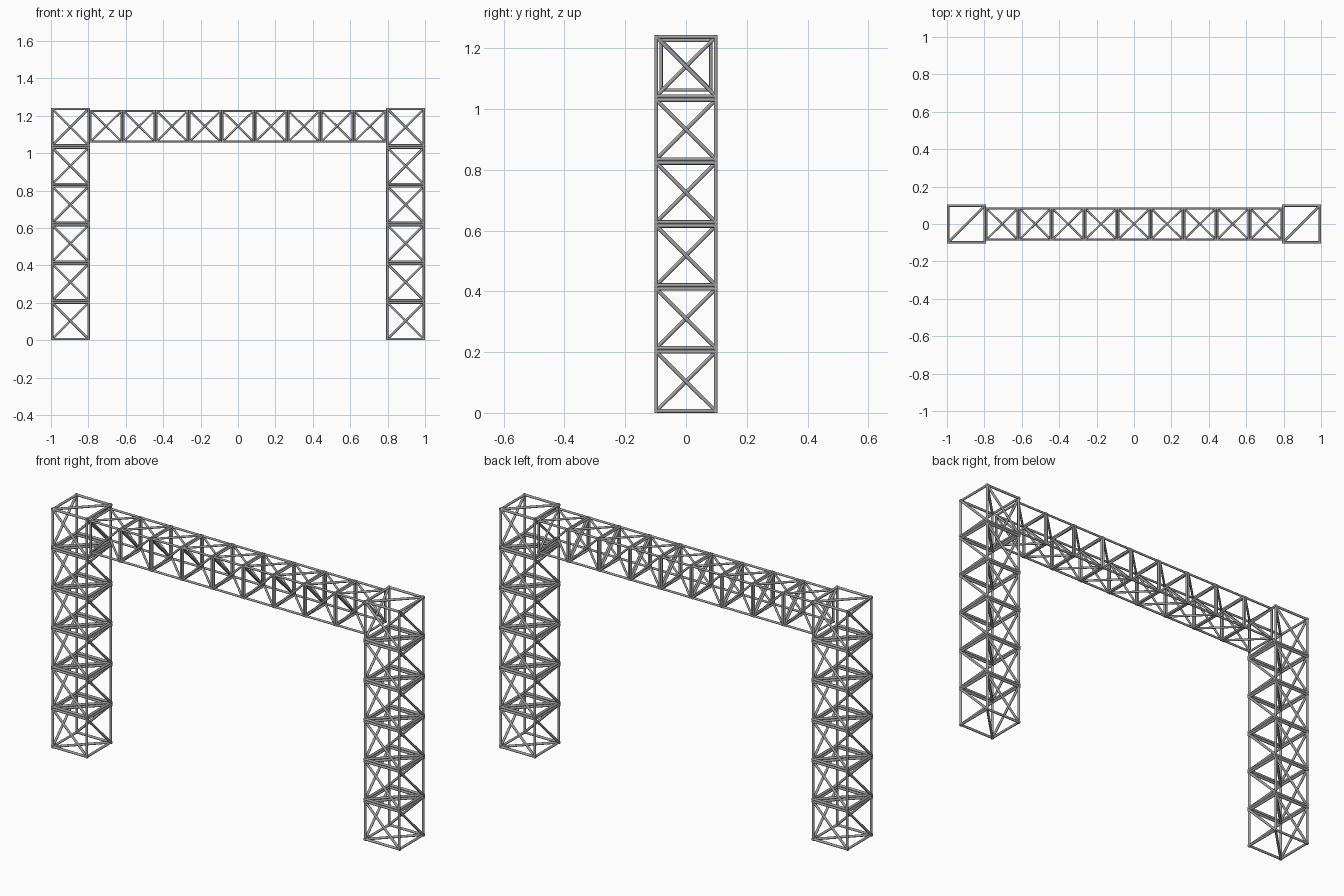
import bpy
import bmesh
import math
from mathutils import Matrix, Vector

if "Cube" in bpy.data.objects:
    bpy.data.objects.remove(bpy.data.objects["Cube"], do_unlink=True)

# Brushed metal shared by every rod
steel = bpy.data.materials.new("grey_steel")
steel.use_nodes = True
steel.diffuse_color = (0.36, 0.36, 0.36, 1)
steel.node_tree.nodes["Principled BSDF"].inputs["Base Color"].default_value = (0.36, 0.36, 0.36, 1)


def add_rod(bm, a, b, radius, extend):
    """Round rod from a to b, lengthened at both ends."""
    direction = b - a
    matrix = Matrix.Translation((a + b) / 2) @ direction.to_track_quat("Z", "Y").to_matrix().to_4x4()
    bmesh.ops.create_cone(bm, cap_ends=True, segments=12, radius1=radius, radius2=radius,
                          depth=direction.length + 2 * extend, matrix=matrix)


def truss(name, width, cell_length, count, radius):
    """Column of braced cells rising from its origin along z."""
    bm = bmesh.new()
    r = width / 2 - radius
    low, high = radius, cell_length - radius
    corners = [(-r, -r), (r, -r), (r, r), (-r, r)]
    for i, (x, y) in enumerate(corners):
        nx, ny = corners[(i + 1) % 4]
        # Upright, lower and upper rails, and the side brace
        add_rod(bm, Vector((x, y, low)), Vector((x, y, high)), radius, radius)
        for z in (low, high):
            add_rod(bm, Vector((x, y, z)), Vector((nx, ny, z)), radius, radius)
        add_rod(bm, Vector((x, y, high)), Vector((nx, ny, low)), radius, 0)
    # Braces across both ends of the cell
    for z in (low, high):
        add_rod(bm, Vector((-r, -r, z)), Vector((r, r, z)), radius, 0)

    mesh = bpy.data.meshes.new(name)
    bm.to_mesh(mesh)
    bm.free()
    mesh.materials.append(steel)
    obj = bpy.data.objects.new(name, mesh)
    bpy.context.collection.objects.link(obj)
    bpy.ops.object.select_all(action="DESELECT")
    obj.select_set(True)
    bpy.context.view_layer.objects.active = obj
    bpy.ops.object.shade_smooth_by_angle(angle=math.radians(50))

    # Repeat the cell along the truss
    array = obj.modifiers.new("cells", "ARRAY")
    array.count = count
    array.use_relative_offset = False
    array.use_constant_offset = True
    array.constant_offset_displace = (0, 0, cell_length)
    return obj


# Two upright towers
TOWER_WIDTH = 0.208
for side, sign in (("left", 1), ("right", -1)):
    tower = truss(side + "_tower", TOWER_WIDTH, 1.243 / 6, 6, 0.0062)
    tower.location.x = sign * (1 - TOWER_WIDTH / 2)

# Cross beam laid on its side between the towers
BEAM_LENGTH = 1.586
beam = truss("cross_beam", 0.174, BEAM_LENGTH / 9, 9, 0.0054)
beam.rotation_euler.y = math.pi / 2
beam.location = (-BEAM_LENGTH / 2, 0, 1.144)
